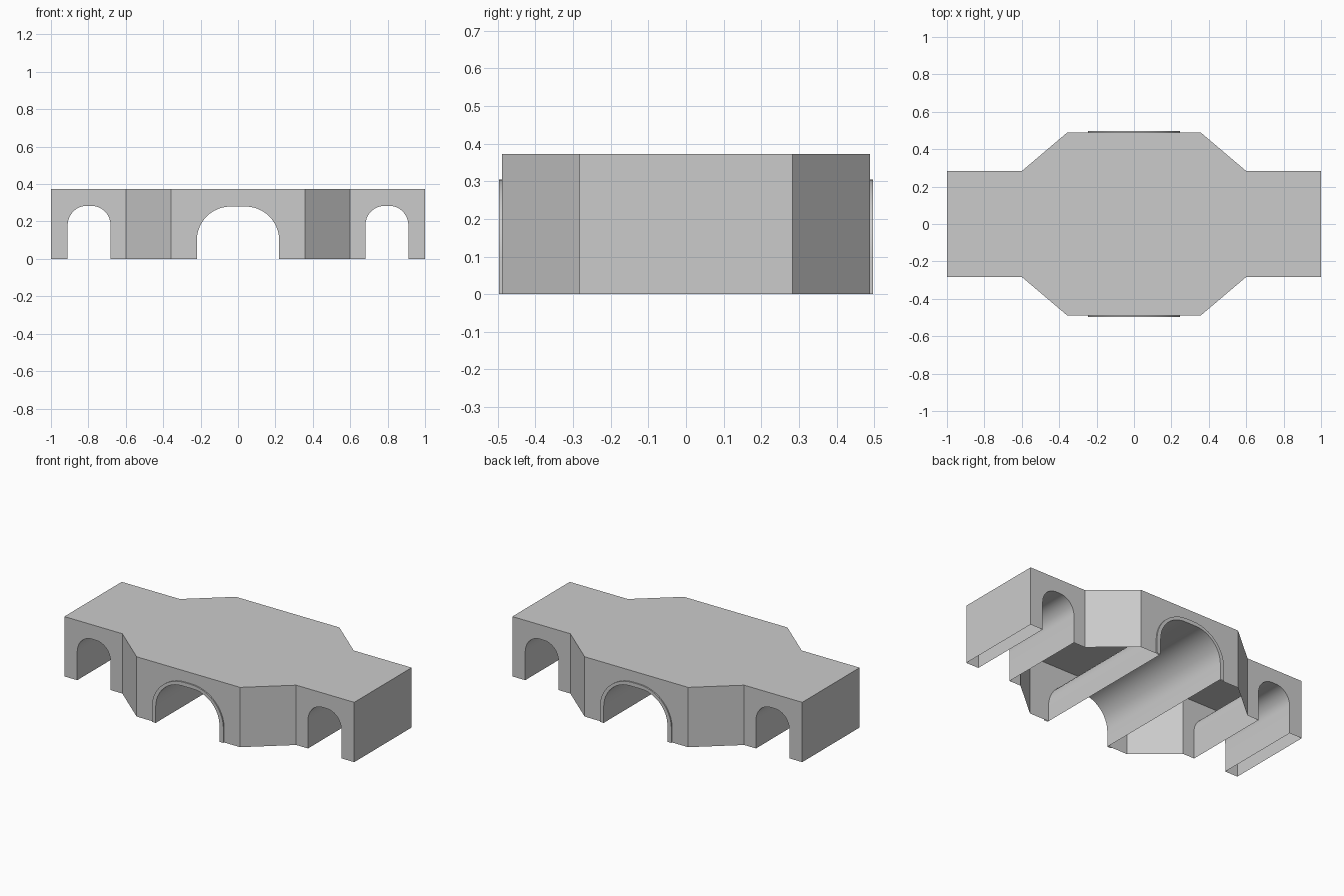
import bpy, bmesh, math
from mathutils import Vector

cube = bpy.data.objects.get("Cube")
if cube:
    bpy.data.objects.remove(cube, do_unlink=True)

HEIGHT = 0.373
END_X, NECK_X, BAY_X = 1.0, 0.6, 0.357     # plan break points
NECK_Y, BAY_Y, RIM_Y = 0.283, 0.489, 0.497
AXIS_Z = 0.1

grey = bpy.data.materials.new("plain grey")
grey.use_nodes = True
grey.diffuse_color = (0.6, 0.6, 0.6, 1)
grey.node_tree.nodes["Principled BSDF"].inputs["Base Color"].default_value = (0.6, 0.6, 0.6, 1)


def arch(cx, half, top, rx, rz, steps=12):
    """Arch outline from left foot to right foot, as (x, z) points."""
    right = []
    for i in range(steps + 1):
        a = math.pi / 2 * i / steps
        right.append((half - rx + rx * math.sin(a), top - rz + rz * math.cos(a)))
    right.append((half, 0))
    left = [(-x, z) for x, z in reversed(right)]
    return [(cx + x, z) for x, z in left + right]


def sheet(name, faces, centre=(0, 0, 0), inward=False):
    """Object from polygons, each turned away from (or toward) a centre."""
    bm = bmesh.new()
    for pts in faces:
        face = bm.faces.new([bm.verts.new(p) for p in pts])
        face.normal_update()
        away = face.normal.dot(face.calc_center_median() - Vector(centre)) > 0
        if away == inward:
            face.normal_flip()
    bmesh.ops.remove_doubles(bm, verts=bm.verts, dist=1e-5)
    mesh = bpy.data.meshes.new(name)
    bm.to_mesh(mesh)
    bm.free()
    mesh.materials.append(grey)
    obj = bpy.data.objects.new(name, mesh)
    bpy.context.collection.objects.link(obj)
    bpy.ops.object.select_all(action='DESELECT')
    obj.select_set(True)
    bpy.context.view_layer.objects.active = obj
    bpy.ops.object.shade_smooth_by_angle(angle=math.radians(30))
    return obj


def strip(path, y0, y1):
    """Sweep an (x, z) path along y."""
    return [[(a[0], y0, a[1]), (b[0], y0, b[1]), (b[0], y1, b[1]), (a[0], y1, a[1])]
            for a, b in zip(path, path[1:])]


def pierced_wall(x0, x1, y, opening):
    """Upright wall whose lower edge follows an arch."""
    outline = [(x0, 0)] + opening + [(x1, 0), (x1, HEIGHT), (x0, HEIGHT)]
    return [(x, y, z) for x, z in outline]


main_arch = arch(0, 0.22, 0.28, 0.18, 0.18)
rim_arch = arch(0, 0.247, 0.305, 0.225, 0.215)

# Flat deck following the widened plan
quarter = [(END_X, NECK_Y), (NECK_X, NECK_Y), (BAY_X, BAY_Y)]
half_plan = quarter + [(-x, y) for x, y in reversed(quarter)]
plan = half_plan + [(x, -y) for x, y in reversed(half_plan)]
plan = [(x, y, HEIGHT) for x, y in plan]
sheet("deck", [plan])

# Central tunnel, projecting slightly past the walls
sheet("main_tunnel", strip(main_arch, -RIM_Y, RIM_Y), (0, 0, AXIS_Z), inward=True)

for sy, side in ((-1, "front"), (1, "back")):
    # Central wall with its raised arch rim
    sheet(side + "_bay_wall", [pierced_wall(-BAY_X, BAY_X, sy * BAY_Y, main_arch)])
    y = sy * RIM_Y
    band = [[(x, y, z) for x, z in (a, b, d, c)] for a, b, c, d in
            zip(main_arch, main_arch[1:], rim_arch, rim_arch[1:])]
    sheet(side + "_arch_rim", band)
    sheet(side + "_rim_edge", strip(rim_arch, sy * BAY_Y, y), (0, y, AXIS_Z))

for sx, end in ((1, "left"), (-1, "right")):
    side_arch = arch(sx * 0.796, 0.115, 0.283, 0.1, 0.105)
    # Side tunnel and end wall
    sheet(end + "_tunnel", strip(side_arch, -NECK_Y, NECK_Y),
          (sx * 0.796, 0, AXIS_Z), inward=True)
    x = sx * END_X
    sheet(end + "_end_wall", [[(x, -NECK_Y, 0), (x, NECK_Y, 0),
                               (x, NECK_Y, HEIGHT), (x, -NECK_Y, HEIGHT)]])
    for sy, side in ((-1, "front"), (1, "back")):
        # Narrow wall with side arch, and slanted wall to the bay
        xs = sorted((sx * NECK_X, sx * END_X))
        sheet(f"{end}_{side}_wall", [pierced_wall(xs[0], xs[1], sy * NECK_Y, side_arch)])
        p, q = (sx * NECK_X, sy * NECK_Y), (sx * BAY_X, sy * BAY_Y)
        sheet(f"{end}_{side}_slanted_wall",
              [[(*p, 0), (*q, 0), (*q, HEIGHT), (*p, HEIGHT)]])
